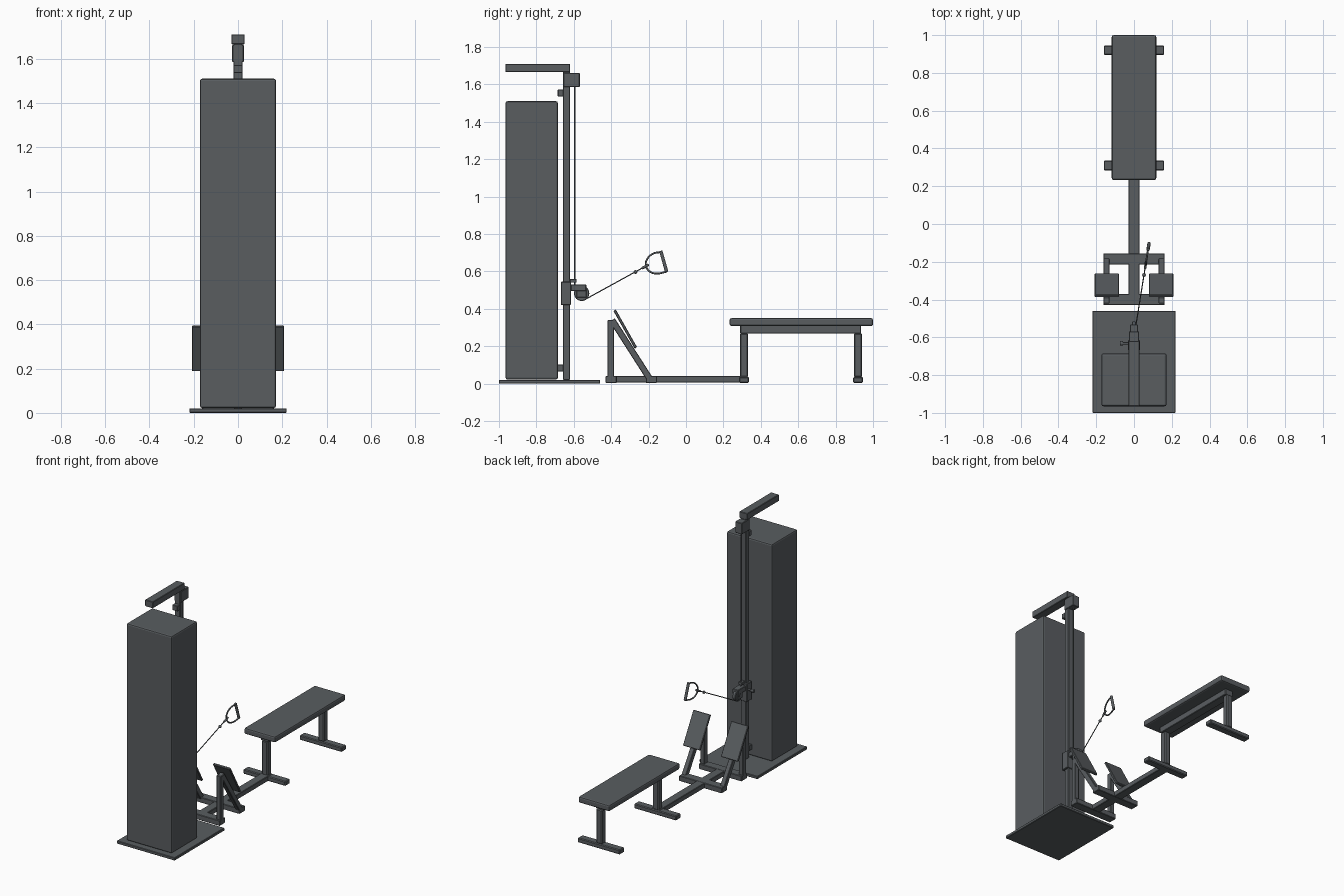
import bpy, math
from mathutils import Vector, Matrix

if "Cube" in bpy.data.objects:
    bpy.data.objects.remove(bpy.data.objects["Cube"])

grey = bpy.data.materials.new("dark_grey")
grey.diffuse_color = (0.10, 0.11, 0.118, 1)
grey.use_nodes = True
grey.node_tree.nodes["Principled BSDF"].inputs["Base Color"].default_value = grey.diffuse_color


def finish(ob, name, bevel=0.0, segments=1):
    ob.name = name
    ob.data.materials.append(grey)
    if bevel:
        m = ob.modifiers.new("soft_edges", 'BEVEL')
        m.width, m.segments = bevel, segments
    return ob


def box(name, x, y, z, bevel=0.003, segments=1):
    """Box from (min, max) pairs along each axis."""
    bpy.ops.mesh.primitive_cube_add(size=1)
    ob = bpy.context.object
    lo, hi = Vector((x[0], y[0], z[0])), Vector((x[1], y[1], z[1]))
    ob.data.transform(Matrix.Translation((lo + hi) / 2) @ Matrix.Diagonal((*(hi - lo), 1)))
    return finish(ob, name, bevel, segments)


def slanted_box(name, x, p, q, thick, bevel=0.003):
    """Box running from p to q, both given as (y, z)."""
    dy, dz = q[0] - p[0], q[1] - p[1]
    ob = box(name, (-abs(x[1] - x[0]) / 2, abs(x[1] - x[0]) / 2), (-thick / 2, thick / 2),
             (-math.hypot(dy, dz) / 2, math.hypot(dy, dz) / 2), bevel)
    ob.location = (sum(x) / 2, (p[0] + q[0]) / 2, (p[1] + q[1]) / 2)
    ob.rotation_euler.x = math.atan2(-dy, dz)
    return ob


def rod(name, p, q, r, sides=12, bevel=0.0):
    p, q = Vector(p), Vector(q)
    bpy.ops.mesh.primitive_cylinder_add(vertices=sides, radius=r, depth=(q - p).length,
                                        location=(p + q) / 2)
    ob = bpy.context.object
    ob.rotation_euler = (q - p).to_track_quat('Z', 'Y').to_euler()
    bpy.ops.object.shade_smooth_by_angle(angle=math.radians(40))
    return finish(ob, name, bevel)


def tube(name, pts, r, cyclic=False):
    cu = bpy.data.curves.new(name, 'CURVE')
    cu.dimensions, cu.bevel_depth, cu.bevel_resolution = '3D', r, 2
    cu.resolution_u = 6
    sp = cu.splines.new('BEZIER')
    sp.bezier_points.add(len(pts) - 1)
    for bp, c in zip(sp.bezier_points, pts):
        bp.co = c
        bp.handle_left_type = bp.handle_right_type = 'AUTO'
    sp.use_cyclic_u = cyclic
    ob = bpy.data.objects.new(name, cu)
    bpy.context.collection.objects.link(ob)
    return finish(ob, name)


# Weight tower on its base plate
box("base_plate", (-.22, .22), (-1, -.46), (0, .02))
box("weight_tower", (-.172, .172), (-.965, -.685), (.022, 1.51), .01, 2)

# Guide post, top arm and mounts
box("guide_post", (-.02, .02), (-.657, -.62), (.02, 1.67))
box("top_arm", (-.03, .03), (-.965, -.62), (1.665, 1.71))
box("top_pulley_housing", (-.026, .026), (-.655, -.568), (1.585, 1.662))
box("upper_mount", (-.02, .02), (-.686, -.655), (1.535, 1.572))
box("lower_mount", (-.02, .02), (-.69, -.655), (.065, .102))

# Sliding carriage with locking pin and pulley
box("carriage", (-.032, .032), (-.669, -.615), (.42, .545))
rod("lock_pin", (-.06, -.632, .5), (-.03, -.632, .5), .006)
rod("lock_knob", (-.074, -.632, .5), (-.058, -.632, .5), .012)
box("cable_stop", (-.014, .014), (-.62, -.585), (.54, .56), .002)
box("pulley_bracket", (-.022, .022), (-.616, -.533), (.495, .53))
rod("pulley_wheel", (-.011, -.558, .483), (.011, -.558, .483), .041, 32, .003)
rod("pulley_axle", (-.022, -.558, .483), (.022, -.558, .483), .012, 16)
for s in (-1, 1):
    box("pulley_cheek", sorted((s * .014, s * .02)), (-.585, -.533), (.46, .505), .002)
rod("vertical_cable", (0, -.595, .52), (0, -.595, 1.6), .004, 8)


# Pull cable and handle lie in one slightly turned upright plane
def pull(y, z):
    return ((y + .6) * .16, y, z)


rod("pull_cable", pull(-.545, .447), pull(-.212, .63), .003, 8)
bpy.ops.mesh.primitive_uv_sphere_add(segments=12, ring_count=8, radius=.01,
                                     location=pull(-.27, .597))
bpy.ops.object.shade_smooth()
finish(bpy.context.object, "cable_ball")
rod("handle_clip", pull(-.235, .617), pull(-.2, .636), .007, 10)
tube("handle_strap", [pull(*p) for p in
     ((-.133, .704), (-.175, .695), (-.205, .67), (-.215, .635),
      (-.2, .605), (-.165, .589), (-.104, .598))], .005)
rod("handle_grip", pull(-.135, .71), pull(-.103, .597), .009, 16, .002)

# Floor frame
box("floor_rail", (-.03, .03), (-.43, .33), (.005, .04))
box("front_crossbar", (-.162, .162), (-.43, -.37), (.004, .041))
box("middle_crossbar", (-.162, .162), (-.215, -.155), (.004, .041))

# Foot rests
for s in (-1, 1):
    strut = sorted((s * .13, s * .162))
    box("foot_rest_post", strut, (-.42, -.385), (.035, .34))
    slanted_box("foot_rest_brace", strut, (-.395, .34), (-.19, .02), .034)
    slanted_box("foot_plate", sorted((s * .08, s * .208)), (-.382, .393), (-.268, .191), .015)

# Bench
box("bench_seat", (-.118, .118), (.233, 1), (.308, .35), .01, 2)
box("seat_rail", (-.03, .03), (.29, .935), (.268, .31))
for y in (.31, .92):
    box("bench_leg", (-.022, .022), (y - .022, y + .022), (.035, .27), .006)
    box("bench_foot", (-.16, .16), (y - .026, y + .026), (.004, .036), .005)
